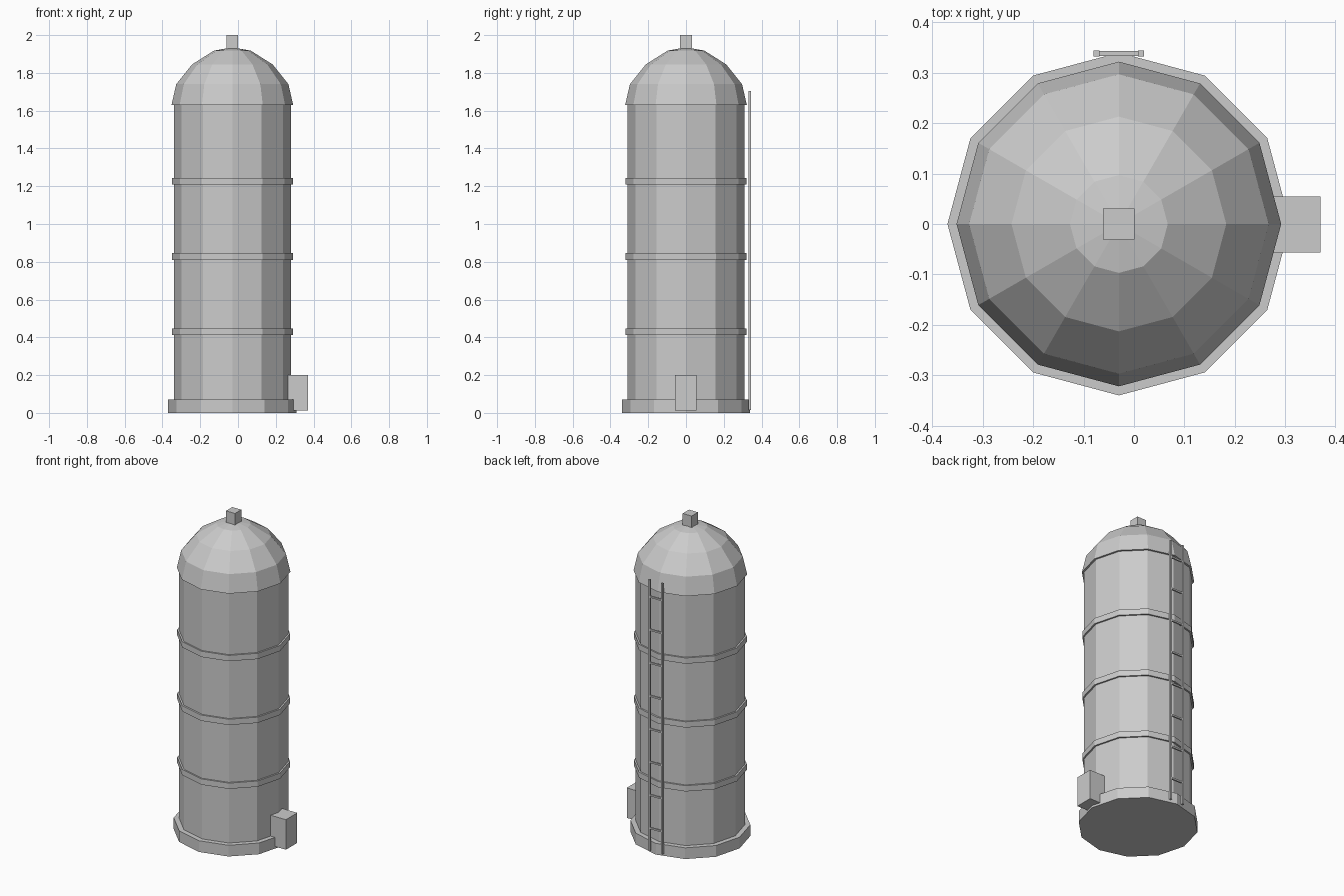
import bpy, bmesh, math

if "Cube" in bpy.data.objects:
    bpy.data.objects.remove(bpy.data.objects["Cube"])

CX, SIDES = -0.03, 12

grey = bpy.data.materials.new("plain grey")
grey.diffuse_color = (0.6, 0.6, 0.6, 1)
grey.use_nodes = True
grey.node_tree.nodes["Principled BSDF"].inputs["Base Color"].default_value = grey.diffuse_color


def finish(name, bm):
    bmesh.ops.recalc_face_normals(bm, faces=bm.faces)
    mesh = bpy.data.meshes.new(name)
    bm.to_mesh(mesh)
    bm.free()
    mesh.materials.append(grey)
    obj = bpy.data.objects.new(name, mesh)
    bpy.context.collection.objects.link(obj)


def lathe(name, profile, apex=None):
    """Twelve-sided solid from (radius, z) rings, with a flat or pointed top."""
    bm = bmesh.new()
    rings = []
    for r, z in profile:
        rings.append([bm.verts.new((CX + r * math.cos(math.tau * i / SIDES),
                                    r * math.sin(math.tau * i / SIDES), z))
                      for i in range(SIDES)])
    for a, b in zip(rings, rings[1:]):
        for i in range(SIDES):
            j = (i + 1) % SIDES
            bm.faces.new((a[i], a[j], b[j], b[i]))
    bm.faces.new(rings[0])
    if apex is None:
        bm.faces.new(rings[-1])
    else:
        tip = bm.verts.new((CX, 0, apex))
        for i in range(SIDES):
            bm.faces.new((rings[-1][i], rings[-1][(i + 1) % SIDES], tip))
    finish(name, bm)


def box(name, x0, x1, y0, y1, z0, z1):
    bm = bmesh.new()
    bmesh.ops.create_cube(bm, size=1)
    for v in bm.verts:
        v.co = (x1 if v.co.x > 0 else x0,
                y1 if v.co.y > 0 else y0,
                z1 if v.co.z > 0 else z0)
    finish(name, bm)


# Tank: base plinth, wall, hoops and dome
lathe("base_plinth", [(0.34, 0), (0.34, 0.07)])
lathe("tank_wall", [(0.31, 0.05), (0.31, 1.64)])
for k, z in enumerate((0.43, 0.828, 1.226)):
    lathe(f"hoop_{k + 1}", [(0.32, z - 0.018), (0.32, z + 0.018)])
lathe("dome_roof", [(0.322, 1.63), (0.297, 1.74), (0.213, 1.845), (0.097, 1.918)], apex=1.935)

# Vent on top and outlet box at the foot
box("roof_vent", CX - 0.031, CX + 0.031, -0.031, 0.031, 1.91, 2.0)
box("outlet_box", 0.265, 0.37, -0.057, 0.055, 0.013, 0.2)

# Ladder on the back
for side, name in ((-1, "ladder_rail_right"), (1, "ladder_rail_left")):
    x = CX + side * 0.044
    box(name, x - 0.006, x + 0.006, 0.332, 0.344, 0.015, 1.703)
for k in range(8):
    z = 0.155 + k * 0.206
    box(f"ladder_rung_{k + 1}", CX - 0.044, CX + 0.044, 0.333, 0.343, z - 0.005, z + 0.005)
